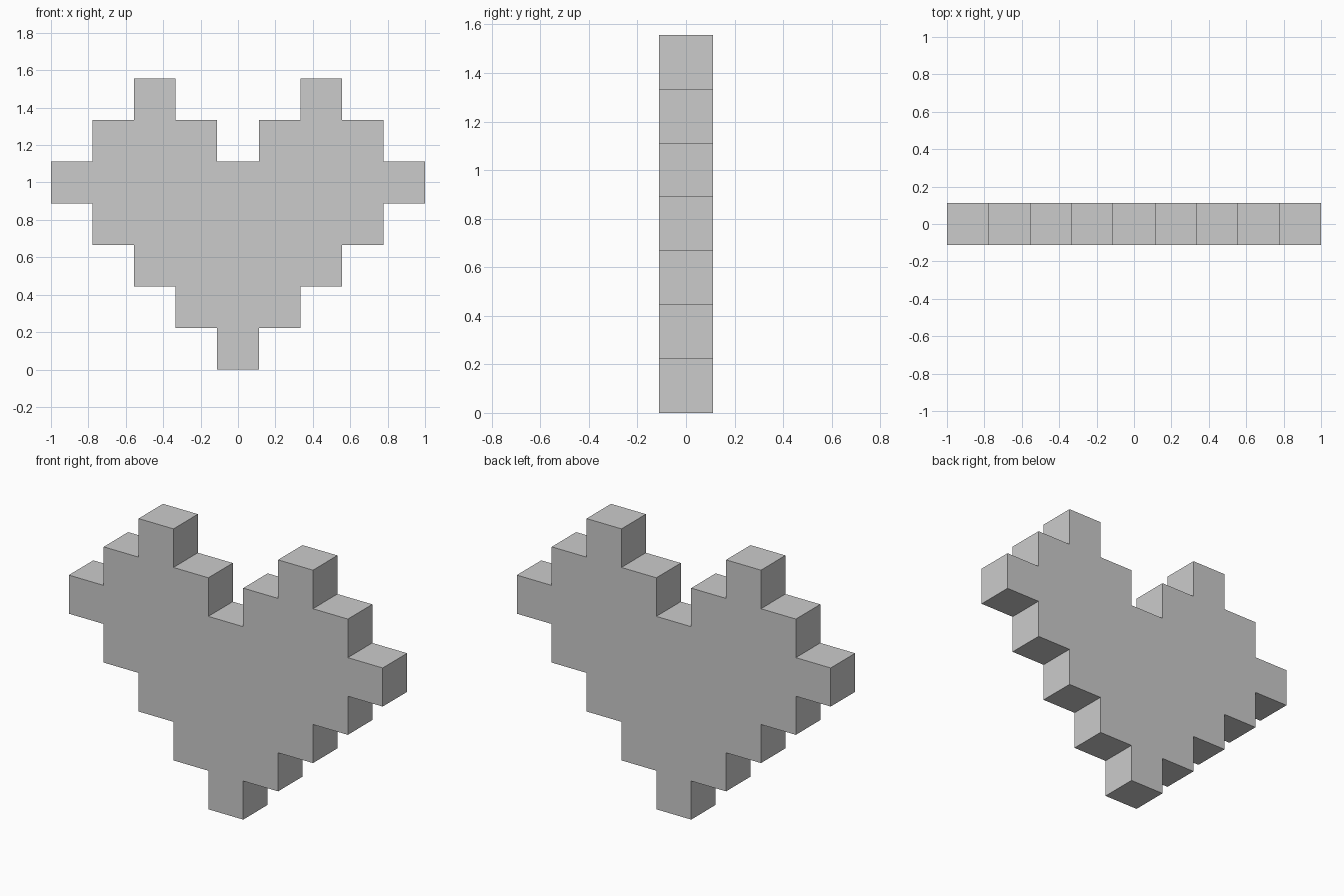
import bpy, bmesh

if "Cube" in bpy.data.objects:
    bpy.data.objects.remove(bpy.data.objects["Cube"])

CELL = 2 / 9  # width of one pixel block

# Right half of the stepped outline, in cells, from bottom tip to top notch
right = []
for i in range(5):                      # lower staircase, widening upward
    right += [(i + 0.5, i), (i + 0.5, i + 1)]
right += [(3.5, 5), (3.5, 6), (2.5, 6), (2.5, 7),   # outer side of the lobe
          (1.5, 7), (1.5, 6), (0.5, 6), (0.5, 5)]   # inner side and notch
outline = right + [(-x, z) for x, z in reversed(right)]

# Front and back faces, joined by a wall along each outline edge
bm = bmesh.new()
front = [bm.verts.new((x * CELL, -CELL / 2, z * CELL)) for x, z in outline]
back = [bm.verts.new((x * CELL, CELL / 2, z * CELL)) for x, z in outline]
bm.faces.new(front)
bm.faces.new(back[::-1])
for i in range(len(outline)):
    bm.faces.new((front[i - 1], back[i - 1], back[i], front[i]))
bmesh.ops.recalc_face_normals(bm, faces=bm.faces[:])

mesh = bpy.data.meshes.new("pixel_heart")
bm.to_mesh(mesh)
bm.free()
heart = bpy.data.objects.new("pixel_heart", mesh)
bpy.context.collection.objects.link(heart)
